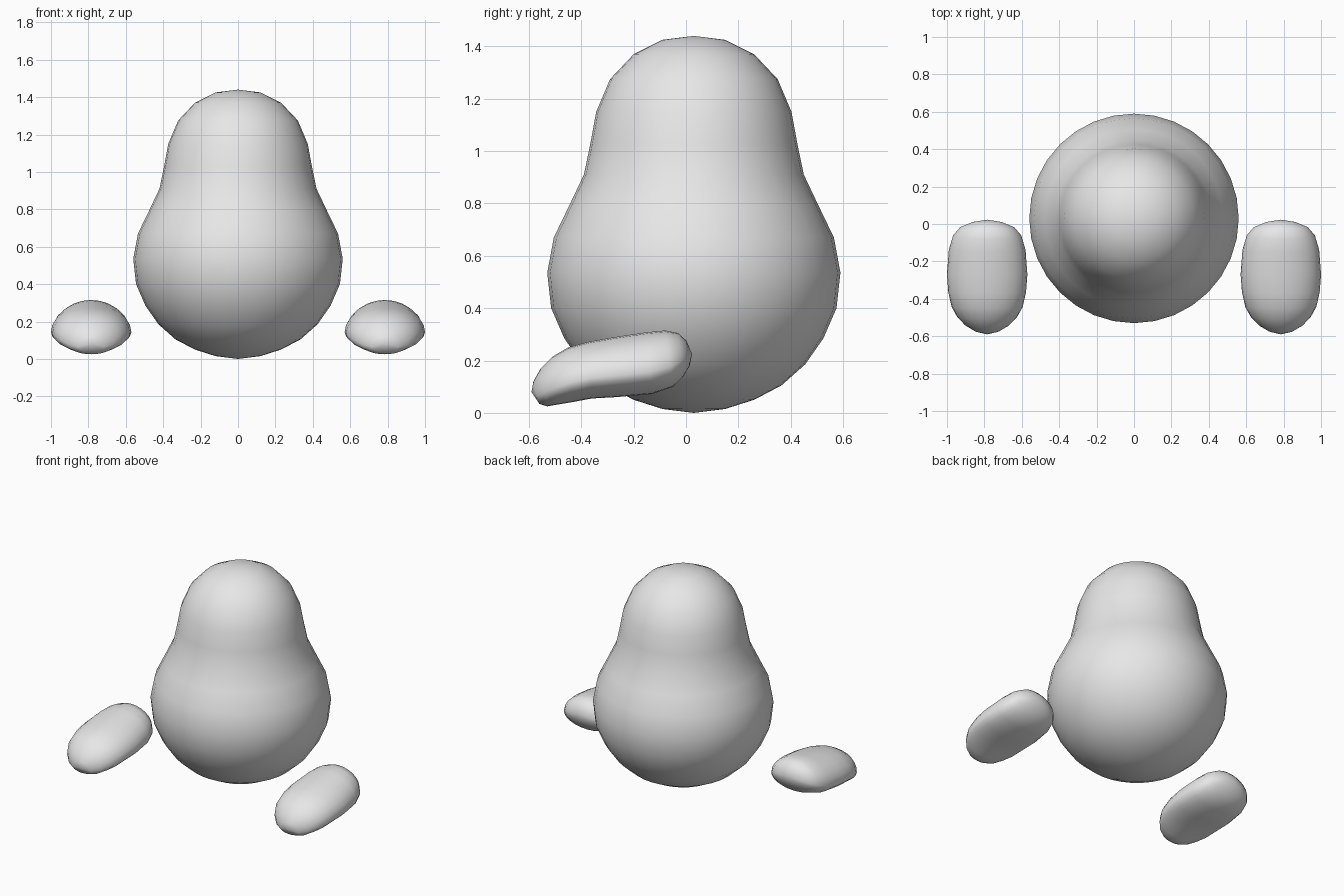
import bpy, bmesh, math

if "Cube" in bpy.data.objects:
    bpy.data.objects.remove(bpy.data.objects["Cube"])

grey = bpy.data.materials.new("plain grey")
grey.diffuse_color = (0.8, 0.8, 0.8, 1)
grey.use_nodes = True
grey.node_tree.nodes["Principled BSDF"].inputs["Base Color"].default_value = grey.diffuse_color


def loft(name, start, rings, end):
    """Skin a list of closed rings and close both ends with a pole."""
    bm = bmesh.new()
    loops = [[bm.verts.new(p) for p in ring] for ring in rings]
    n = len(loops[0])
    for a, b in zip(loops, loops[1:]):
        for i in range(n):
            j = (i + 1) % n
            bm.faces.new((a[i], a[j], b[j], b[i]))
    for pole, ring in ((start, loops[0]), (end, loops[-1])):
        v = bm.verts.new(pole)
        for i in range(n):
            bm.faces.new((ring[i], ring[(i + 1) % n], v))
    bmesh.ops.recalc_face_normals(bm, faces=bm.faces)
    for f in bm.faces:
        f.smooth = True
    mesh = bpy.data.meshes.new(name)
    bm.to_mesh(mesh)
    bm.free()
    mesh.materials.append(grey)
    obj = bpy.data.objects.new(name, mesh)
    bpy.context.collection.objects.link(obj)
    return obj


# Pear-shaped body: (radius, z) turned about a vertical axis
BODY_Y = 0.03
profile = [(0.12, 0.015), (0.23, 0.05), (0.335, 0.105), (0.425, 0.185),
           (0.495, 0.285), (0.545, 0.40), (0.56, 0.535), (0.535, 0.67),
           (0.477, 0.79), (0.42, 0.91), (0.395, 1.03), (0.373, 1.15),
           (0.32, 1.275), (0.23, 1.37), (0.12, 1.425)]
SEG = 32
body_rings = [[(r * math.cos(2 * math.pi * i / SEG),
                BODY_Y + r * math.sin(2 * math.pi * i / SEG), z)
               for i in range(SEG)] for r, z in profile]
loft("body", (0, BODY_Y, 0.0), body_rings, (0, BODY_Y, 1.44))

# Feet: (top y, top z, bottom y, bottom z, half width), heel to toe
stations = [(0.002, 0.275, 0.014, 0.18, 0.08), (-0.03, 0.305, -0.01, 0.14, 0.145),
            (-0.08, 0.315, -0.05, 0.10, 0.182), (-0.15, 0.308, -0.13, 0.072, 0.205),
            (-0.27, 0.29, -0.27, 0.06, 0.215), (-0.37, 0.272, -0.36, 0.055, 0.208),
            (-0.45, 0.25, -0.44, 0.04, 0.19), (-0.51, 0.215, -0.49, 0.032, 0.16),
            (-0.555, 0.17, -0.53, 0.025, 0.12), (-0.583, 0.12, -0.56, 0.034, 0.07)]
WIDEST = 0.36  # height fraction at which a foot is widest


def foot_ring(x0, ty, tz, by, bz, w, n=24):
    ring = []
    for i in range(n):
        a = 2 * math.pi * i / n
        s = WIDEST + math.sin(a) * ((1 - WIDEST) if math.sin(a) > 0 else WIDEST)
        ring.append((x0 + w * math.cos(a), by + (ty - by) * s, bz + (tz - bz) * s))
    return ring


for side, sx in (("left", 1), ("right", -1)):
    x0 = sx * 0.785
    loft(side + "_foot", (x0, 0.023, 0.225),
         [foot_ring(x0, *st) for st in stations], (x0, -0.59, 0.08))
